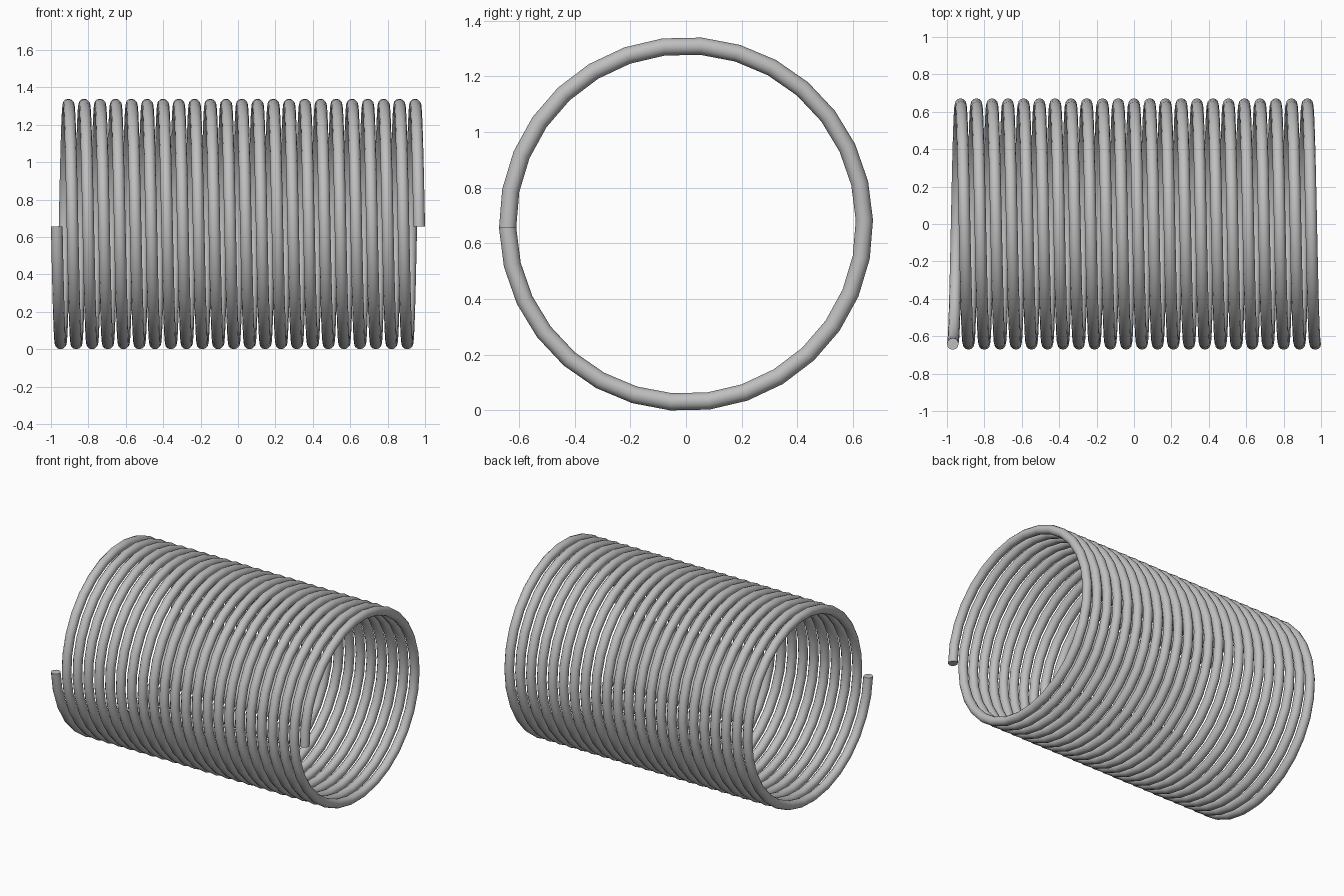
import bpy, bmesh
from math import sin, cos, tau, radians

cube = bpy.data.objects.get("Cube")
if cube:
    bpy.data.objects.remove(cube, do_unlink=True)

TURNS, STEPS, SIDES = 23, 30, 12
COIL_R, WIRE_R, CENTRE_Z = 0.641, 0.031, 0.67
START = radians(181.2)
HALF = 1 - WIRE_R

# Grey wire material
steel = bpy.data.materials.new("grey_steel")
steel.use_nodes = True
colour = (0.52, 0.52, 0.52, 1)
steel.diffuse_color = colour
steel.node_tree.nodes["Principled BSDF"].inputs["Base Color"].default_value = colour

bm = bmesh.new()


def wire_ring(i):
    """Round wire section at step i along the helix."""
    a = START + tau * i / STEPS
    x = -HALF + 2 * HALF * i / (TURNS * STEPS)
    ring = []
    for k in range(SIDES):
        t = tau * k / SIDES
        r = COIL_R + WIRE_R * cos(t)
        ring.append(bm.verts.new((x + WIRE_R * sin(t), r * cos(a), CENTRE_Z + r * sin(a))))
    return ring


# Sweep the section along the coil and close both wire ends
rings = [wire_ring(i) for i in range(TURNS * STEPS + 1)]
for a, b in zip(rings, rings[1:]):
    for k in range(SIDES):
        n = (k + 1) % SIDES
        bm.faces.new((a[k], a[n], b[n], b[k]))
bm.faces.new(rings[0])
bm.faces.new(rings[-1])
bmesh.ops.recalc_face_normals(bm, faces=bm.faces[:])

mesh = bpy.data.meshes.new("coil_spring")
bm.to_mesh(mesh)
bm.free()
mesh.materials.append(steel)
spring = bpy.data.objects.new("coil_spring", mesh)
bpy.context.collection.objects.link(spring)

# Smooth wire with crisp cut ends
bpy.ops.object.select_all(action="DESELECT")
spring.select_set(True)
bpy.context.view_layer.objects.active = spring
bpy.ops.object.shade_smooth_by_angle(angle=radians(40))
